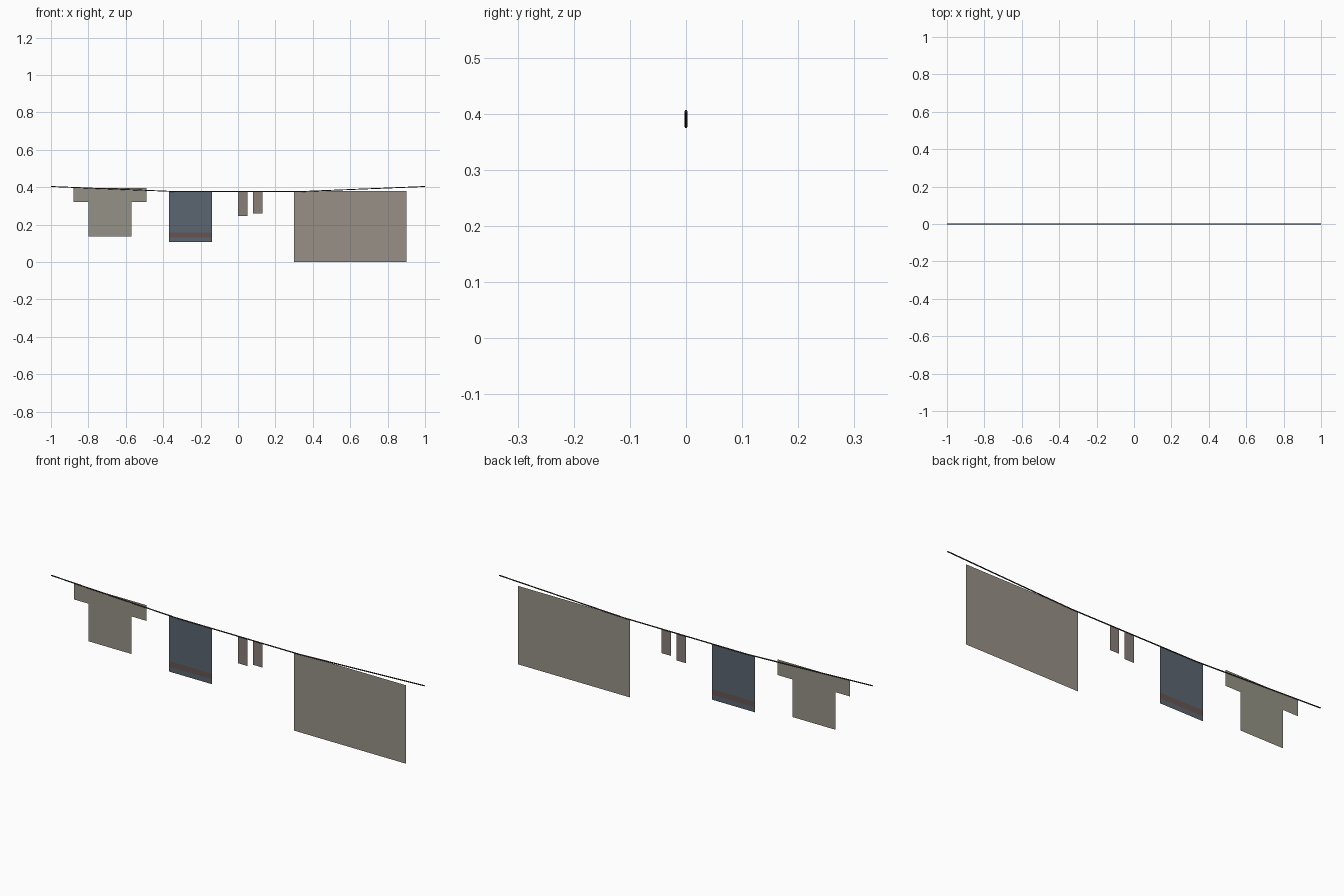
import bpy

if "Cube" in bpy.data.objects:
    bpy.data.objects.remove(bpy.data.objects["Cube"])


def material(name, rgb):
    mat = bpy.data.materials.new(name)
    mat.diffuse_color = (*rgb, 1)
    mat.use_nodes = True
    mat.node_tree.nodes["Principled BSDF"].inputs["Base Color"].default_value = mat.diffuse_color
    return mat


def cloth(name, rects, mats):
    """Flat cloth in the y = 0 plane from (x0, x1, z0, z1, material slot) panels."""
    verts, faces, slots = [], [], []
    for x0, x1, z0, z1, slot in rects:
        n = len(verts)
        verts += [(x0, 0, z0), (x1, 0, z0), (x1, 0, z1), (x0, 0, z1)]
        faces.append((n, n + 1, n + 2, n + 3))
        slots.append(slot)
    mesh = bpy.data.meshes.new(name)
    mesh.from_pydata(verts, [], faces)
    for mat in mats:
        mesh.materials.append(mat)
    for poly, slot in zip(mesh.polygons, slots):
        poly.material_index = slot
    obj = bpy.data.objects.new(name, mesh)
    bpy.context.collection.objects.link(obj)
    return obj


rope_mat = material("rope_dark", (0.03, 0.027, 0.025))
shirt_mat = material("shirt_cloth", (0.30, 0.29, 0.24))
towel_mat = material("towel_blue", (0.105, 0.13, 0.165))
stripe_mat = material("stripe_brown", (0.13, 0.09, 0.08))
sock_mat = material("sock_cloth", (0.25, 0.21, 0.19))
sheet_mat = material("sheet_cloth", (0.31, 0.28, 0.245))

# Sagging line: three straight spans
curve = bpy.data.curves.new("clothes_line", "CURVE")
curve.dimensions = "3D"
curve.bevel_depth = 0.0027
curve.bevel_resolution = 1
curve.use_fill_caps = True
spline = curve.splines.new("POLY")
path = [(-1, 0.404), (-1 / 3, 0.377), (1 / 3, 0.377), (1, 0.404)]
spline.points.add(len(path) - 1)
for point, (x, z) in zip(spline.points, path):
    point.co = (x, 0, z, 1)
curve.materials.append(rope_mat)
line = bpy.data.objects.new("clothes_line", curve)
bpy.context.collection.objects.link(line)

# Shirt: left sleeve, body, right sleeve
cloth("shirt", [(-0.88, -0.80, 0.32, 0.396, 0),
                (-0.80, -0.57, 0.138, 0.396, 0),
                (-0.57, -0.49, 0.32, 0.396, 0)], [shirt_mat])

# Towel with a stripe near its hem
cloth("towel", [(-0.37, -0.14, 0.107, 0.131, 0),
                (-0.37, -0.14, 0.131, 0.158, 1),
                (-0.37, -0.14, 0.158, 0.38, 0)], [towel_mat, stripe_mat])

# Pair of socks
for name, x, z in (("left_sock", 0.0, 0.246), ("right_sock", 0.08, 0.26)):
    cloth(name, [(x, x + 0.05, z, 0.38, 0)], [sock_mat])

# Bed sheet reaching the ground
cloth("bed_sheet", [(0.30, 0.90, 0.0, 0.38, 0)], [sheet_mat])
